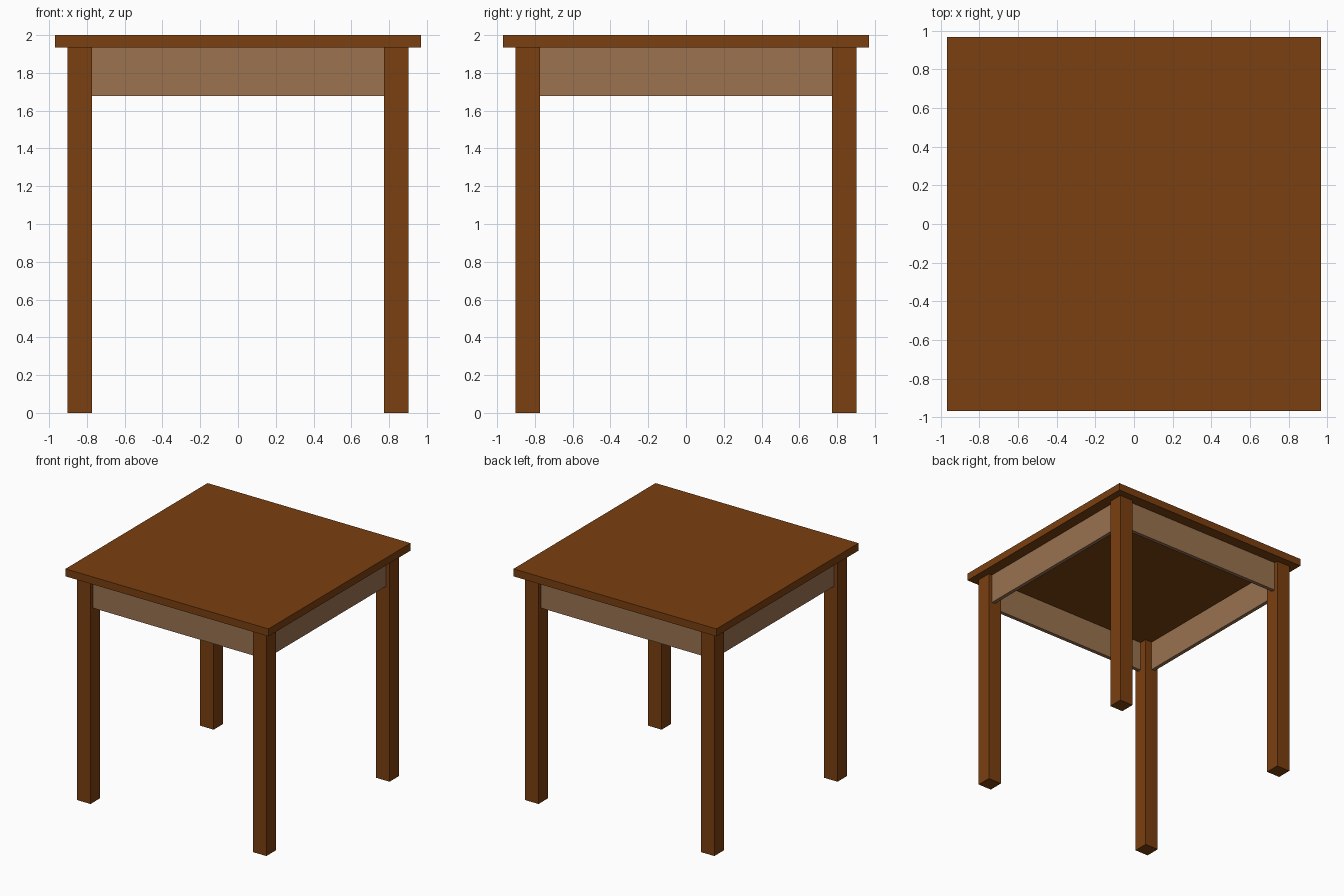
import bpy

if "Cube" in bpy.data.objects:
    bpy.data.objects.remove(bpy.data.objects["Cube"])

U = 2 / 31  # tabletop thickness, the module for every other size


def material(name, rgb):
    mat = bpy.data.materials.new(name)
    mat.diffuse_color = (*rgb, 1)
    mat.use_nodes = True
    mat.node_tree.nodes["Principled BSDF"].inputs["Base Color"].default_value = mat.diffuse_color
    return mat


def box(name, lo, hi, mat):
    centre = [(a + b) / 2 for a, b in zip(lo, hi)]
    bpy.ops.mesh.primitive_cube_add(size=1, location=centre)
    ob = bpy.context.object
    ob.name = name
    ob.scale = [b - a for a, b in zip(lo, hi)]
    bpy.ops.object.transform_apply(location=False, rotation=False, scale=True)
    ob.data.materials.append(mat)
    return ob


dark_wood = material("dark_wood", (0.195, 0.05, 0.005))
light_wood = material("light_wood", (0.325, 0.17, 0.08))

TOP = 15 * U         # half width of the tabletop
OUT = 14 * U         # outer face of the legs
INN = 12 * U         # inner face of the legs
UNDER = 2 - U        # underside of the tabletop
FACE = OUT - U / 2   # outer face of the aprons
BACK = FACE - U / 2  # inner face of the aprons
LOW = UNDER - 4 * U  # bottom edge of the aprons

# Tabletop
box("tabletop", (-TOP, -TOP, UNDER), (TOP, TOP, 2), dark_wood)

# Legs
for y_name, sy in (("front", -1), ("back", 1)):
    for x_name, sx in (("left", -1), ("right", 1)):
        xs = sorted((sx * INN, sx * OUT))
        ys = sorted((sy * INN, sy * OUT))
        box(f"{y_name}_{x_name}_leg", (xs[0], ys[0], 0), (xs[1], ys[1], UNDER), dark_wood)

# Aprons between the legs, slightly set back
for s, y_name, x_name in ((-1, "front", "left"), (1, "back", "right")):
    a, b = sorted((s * BACK, s * FACE))
    box(f"{y_name}_apron", (-INN, a, LOW), (INN, b, UNDER), light_wood)
    box(f"{x_name}_apron", (a, -INN, LOW), (b, INN, UNDER), light_wood)
